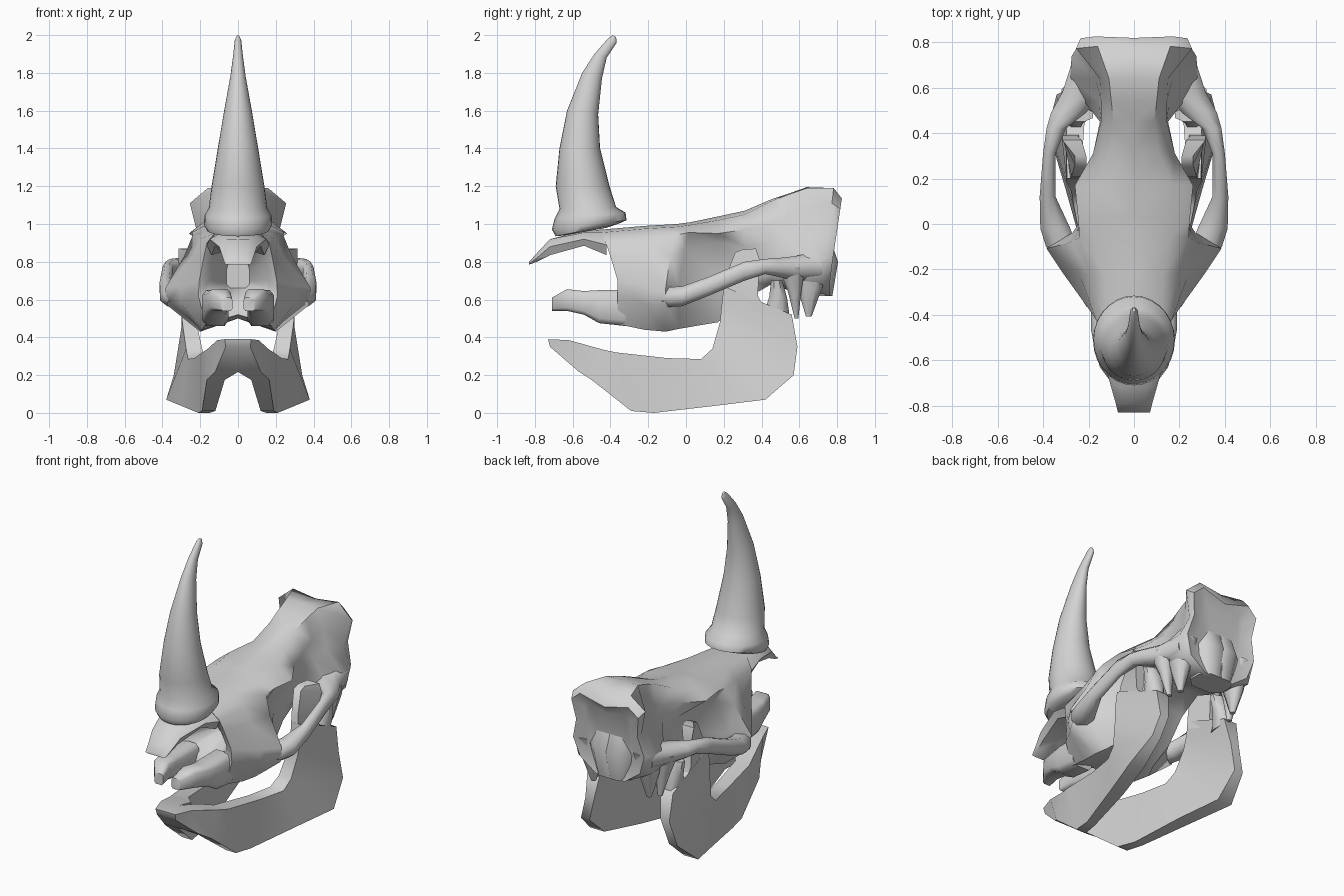
import bpy
import bmesh
import math
from mathutils import Vector

starter = bpy.data.objects.get("Cube")
if starter:
    bpy.data.objects.remove(starter, do_unlink=True)

bone = bpy.data.materials.new("pale_grey_bone")
bone.use_nodes = True
bone_colour = (0.65, 0.65, 0.65, 1)
bone.diffuse_color = bone_colour
bone.node_tree.nodes["Principled BSDF"].inputs["Base Color"].default_value = bone_colour


def loft(name, rings, closed=True, mirrored=True):
    """Skin a list of equally long point rings, cap both ends, optionally mirror in x."""
    mesh_builder = bmesh.new()
    rows = [[mesh_builder.verts.new(Vector(point)) for point in ring] for ring in rings]
    count = len(rows[0])
    steps = count if closed else count - 1
    for row, following in zip(rows, rows[1:]):
        for i in range(steps):
            j = (i + 1) % count
            mesh_builder.faces.new((row[i], row[j], following[j], following[i]))
    mesh_builder.faces.new(rows[0])
    mesh_builder.faces.new(rows[-1])
    if mirrored:
        everything = mesh_builder.verts[:] + mesh_builder.edges[:] + mesh_builder.faces[:]
        copied = bmesh.ops.duplicate(mesh_builder, geom=everything)["geom"]
        for element in copied:
            if isinstance(element, bmesh.types.BMVert):
                element.co.x = -element.co.x
        bmesh.ops.remove_doubles(mesh_builder, verts=mesh_builder.verts[:], dist=0.0001)
    bmesh.ops.recalc_face_normals(mesh_builder, faces=mesh_builder.faces[:])
    mesh = bpy.data.meshes.new(name)
    mesh_builder.to_mesh(mesh)
    mesh_builder.free()
    mesh.materials.append(bone)
    part = bpy.data.objects.new(name, mesh)
    bpy.context.collection.objects.link(part)
    bpy.ops.object.select_all(action="DESELECT")
    part.select_set(True)
    bpy.context.view_layer.objects.active = part
    bpy.ops.object.shade_smooth_by_angle(angle=math.radians(58))


def half_section(y, lean, outline):
    """Half cross-section from top centre to bottom centre; lean tips its upper part along y."""
    return [(x, y + lean * (max(z, .72) - .8), z) for x, z in outline]


def rounded_box(axis, place, x_in, x_out, low, high, cut=0.28):
    """Eight-sided ring across the y or z axis."""
    width, height = (x_out - x_in) * cut, (high - low) * cut
    corners = [
        (x_in + width, low), (x_out - width, low),
        (x_out, low + height), (x_out, high - height),
        (x_out - width, high), (x_in + width, high),
        (x_in, high - height), (x_in, low + height),
    ]
    if axis == "y":
        return [(x, place, other) for x, other in corners]
    return [(x, other, place) for x, other in corners]


def horn_ring(front_y, front_z, back_y, back_z, half_width, sides=28):
    """Elliptical ring tilted between a front and a back point."""
    front, back = Vector((0, front_y, front_z)), Vector((0, back_y, back_z))
    middle, reach = (front + back) / 2, (front - back) / 2
    turns = [math.tau * i / sides for i in range(sides)]
    return [middle + reach * math.cos(t) + Vector((half_width * math.sin(t), 0, 0)) for t in turns]


def jaw_ring(top, bottom, outer_top, outer_bottom, inner_bottom, inner_top):
    """Four-sided slice of the lower jaw between a top and a bottom (y, z) point."""
    return [(outer_top, *top), (outer_bottom, *bottom), (inner_bottom, *bottom), (inner_top, *top)]


# Horn with a swollen collar at its foot
horn_shape = [
    (-.64, .94, -.42, .98, .12), (-.69, .935, -.36, 1.0, .165),
    (-.71, .97, -.315, 1.02, .18), (-.695, 1.03, -.32, 1.06, .178),
    (-.67, 1.08, -.37, 1.09, .155), (-.69, 1.2, -.405, 1.2, .14),
    (-.67, 1.4, -.455, 1.4, .107), (-.63, 1.6, -.465, 1.58, .075),
    (-.55, 1.8, -.445, 1.77, .04), (-.485, 1.9, -.42, 1.88, .026),
    (-.41, 1.985, -.367, 1.96, .017), (-.387, 2.0, -.37, 1.99, .007),
]
loft("horn", [horn_ring(*ring) for ring in horn_shape], mirrored=False)

# Nasal bone overhanging the nose opening
loft("nasal_bone", [
    half_section(-.83, 0, [(0, .80), (.04, .80), (.07, .79), (.06, .785), (0, .785)]),
    half_section(-.79, 0, [(0, .84), (.05, .845), (.08, .82), (.07, .80), (0, .81)]),
    half_section(-.72, 0, [(0, .92), (.06, .92), (.10, .88), (.08, .835), (0, .85)]),
    half_section(-.54, 0, [(0, .965), (.09, .955), (.15, .92), (.12, .885), (0, .90)]),
    half_section(-.42, 0, [(0, .972), (.12, .955), (.165, .89), (.14, .835), (0, .88)]),
], closed=False)

# Face: from inside the nose opening, over its rim, back to the orbit's front rim
face = [
    half_section(-.12, 0, [(0, .82), (.03, .82), (.05, .80), (.06, .76),
                           (.06, .70), (.06, .68), (.04, .66), (0, .66)]),
    half_section(-.36, -.35, [(0, .89), (.08, .88), (.11, .85), (.13, .79),
                              (.15, .70), (.15, .66), (.10, .62), (0, .58)]),
    half_section(-.39, -.35, [(0, .97), (.12, .955), (.165, .90), (.18, .83),
                              (.205, .70), (.21, .62), (.17, .47), (0, .52)]),
    half_section(-.22, 0, [(0, .99), (.13, .975), (.20, .92), (.24, .83),
                           (.31, .67), (.30, .58), (.19, .44), (0, .50)]),
    half_section(-.09, .22, [(0, 1.0), (.16, .985), (.24, .94), (.285, .83),
                             (.385, .66), (.375, .57), (.20, .43), (0, .50)]),
]

# Braincase: recessed orbit, narrow waist, flared crest and shallow hollow at the back
crest = [(0, 1.09), (.17, 1.135), (.235, 1.08), (.215, .95),
         (.25, .82), (.21, .70), (.10, .62), (0, .62)]
braincase = [
    half_section(-.02, .22, [(0, 1.01), (.17, .995), (.245, .955), (.20, .87),
                             (.27, .67), (.27, .57), (.17, .445), (0, .50)]),
    half_section(.17, 0, [(0, 1.04), (.17, 1.02), (.26, .95), (.16, .90),
                          (.13, .72), (.13, .60), (.12, .48), (0, .52)]),
    half_section(.31, 0, [(0, 1.07), (.11, 1.05), (.18, .97), (.165, .88),
                          (.14, .77), (.12, .70), (.10, .60), (0, .62)]),
    half_section(.45, 0, [(0, 1.13), (.09, 1.12), (.145, 1.0), (.15, .90),
                          (.15, .80), (.13, .73), (.10, .68), (0, .69)]),
    half_section(.54, 0, [(0, 1.16), (.10, 1.155), (.145, 1.04), (.155, .92),
                          (.22, .81), (.20, .71), (.11, .65), (0, .66)]),
    half_section(.64, 0, [(0, 1.195), (.11, 1.19), (.15, 1.08), (.17, .95),
                          (.28, .82), (.265, .70), (.12, .63), (0, .64)]),
    half_section(.735, .12, [(0, 1.17), (.16, 1.19), (.255, 1.11), (.215, .95),
                             (.275, .82), (.25, .69), (.10, .62), (0, .62)]),
    half_section(.775, .15, crest),
    half_section(.755, .14, [(x * .7, .88 + (z - .88) * .75) for x, z in crest]),
]
loft("cranium", face + braincase, closed=False)

# Skull joint at the base of the occiput
loft("occipital_condyle", [
    rounded_box("z", .62, -.06, .12, .60, .775),
    rounded_box("z", .80, -.06, .15, .62, .805),
    rounded_box("z", .92, -.06, .14, .62, .765),
])

# Front prongs of the upper jaw, thickening into the tooth row
loft("upper_jaw_prong", [
    rounded_box("y", -.71, .03, .09, .54, .61, .15),
    rounded_box("y", -.63, .04, .15, .54, .655, .15),
    rounded_box("y", -.54, .05, .175, .52, .645, .15),
    rounded_box("y", -.46, .05, .19, .475, .65, .15),
    rounded_box("y", -.32, .05, .19, .46, .65, .15),
])

# Cheekbone arches, broadening at the back to meet the braincase
arch_shape = [
    (-.18, .22, .32, .57, .65), (-.10, .25, .387, .56, .665),
    (-.02, .28, .412, .565, .67), (.12, .345, .415, .62, .72),
    (.31, .345, .40, .70, .80), (.42, .30, .385, .735, .815),
    (.49, .21, .365, .72, .82), (.58, .14, .315, .70, .83),
    (.72, .13, .27, .70, .86),
]
loft("cheek_arch", [rounded_box("y", *ring) for ring in arch_shape])

# Downward processes behind the jaw hinge
loft("rear_process", [
    rounded_box("z", .82, .13, .27, .54, .77),
    rounded_box("z", .66, .15, .25, .59, .72),
    rounded_box("z", .51, .18, .21, .635, .665),
])
loft("hinge_process", [
    rounded_box("z", .77, .19, .32, .49, .63),
    rounded_box("z", .64, .20, .28, .54, .61),
    rounded_box("z", .50, .21, .24, .575, .595),
])

# Lower jaw, swept from the chin along the body and up the ramus
lower_jaw = [
    ((-.73, .39), (-.72, .35), .07, .065, -.005, -.005),
    ((-.62, .385), (-.57, .22), .11, .12, -.005, -.005),
    ((-.44, .335), (-.50, .175), .165, .165, .07, .02),
    ((-.37, .32), (-.29, .01), .19, .19, .12, .09),
    ((-.10, .29), (-.17, 0), .23, .21, .15, .14),
    ((.08, .285), (.15, .037), .265, .30, .21, .17),
    ((.14, .34), (.42, .07), .275, .38, .28, .19),
    ((.18, .48), (.57, .20), .295, .34, .28, .22),
    ((.19, .58), (.59, .35), .30, .295, .235, .235),
    ((.20, .67), (.56, .52), .295, .30, .21, .235),
]
loft("lower_jaw", [jaw_ring(*ring) for ring in lower_jaw])

# Upward blade and hinge knob of the lower jaw
loft("jaw_blade", [
    jaw_ring((.195, .62), (.42, .54), .285, .295, .235, .235),
    jaw_ring((.21, .72), (.38, .62), .275, .30, .25, .23),
    jaw_ring((.26, .85), (.39, .81), .26, .315, .25, .21),
    jaw_ring((.30, .865), (.37, .87), .26, .315, .23, .21),
])
loft("jaw_hinge", [
    rounded_box("z", .50, .22, .29, .40, .55),
    rounded_box("z", .61, .20, .31, .44, .535),
    rounded_box("z", .70, .18, .32, .45, .51),
])
